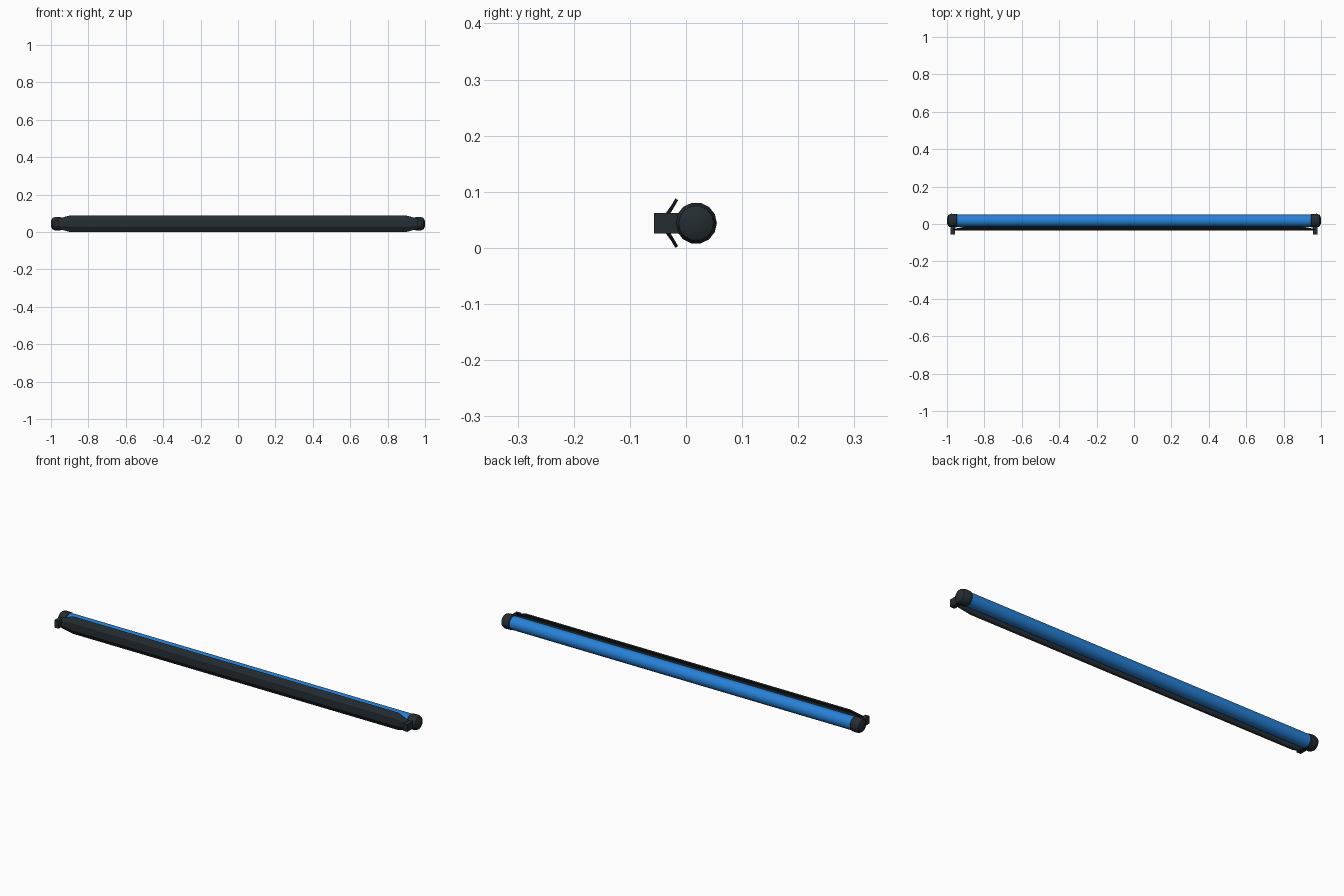
import bpy, bmesh, math

if "Cube" in bpy.data.objects:
    bpy.data.objects.remove(bpy.data.objects["Cube"])

CY, CZ = 0.018, 0.044   # tube axis


def material(name, color):
    m = bpy.data.materials.new(name)
    m.diffuse_color = color
    m.use_nodes = True
    m.node_tree.nodes["Principled BSDF"].inputs["Base Color"].default_value = m.diffuse_color
    return m


dark = material("dark_plastic", (0.018, 0.026, 0.032, 1))
blue = material("blue_tube", (0.02, 0.22, 0.68, 1))


def loft(name, rings, mat, smooth=None):
    """Closed solid skinned through equal-length rings of 3D points."""
    bm = bmesh.new()
    vr = [[bm.verts.new(p) for p in r] for r in rings]
    n = len(vr[0])
    for a, b in zip(vr, vr[1:]):
        for i in range(n):
            j = (i + 1) % n
            bm.faces.new((a[i], a[j], b[j], b[i]))
    bm.faces.new(vr[0])
    bm.faces.new(vr[-1])
    bmesh.ops.recalc_face_normals(bm, faces=bm.faces)
    me = bpy.data.meshes.new(name)
    bm.to_mesh(me)
    bm.free()
    me.materials.append(mat)
    ob = bpy.data.objects.new(name, me)
    bpy.context.collection.objects.link(ob)
    if smooth:
        bpy.ops.object.select_all(action='DESELECT')
        ob.select_set(True)
        bpy.context.view_layer.objects.active = ob
        bpy.ops.object.shade_smooth_by_angle(angle=math.radians(smooth))
    return ob


def circle(x, r, n=14):
    return [(x, CY + r * math.cos(2 * math.pi * i / n),
             CZ + r * math.sin(2 * math.pi * i / n)) for i in range(n)]


# Blue tube
loft("tube", [circle(-0.96, 0.033, 16), circle(0.96, 0.033, 16)], blue, 40)

# Front guard: flat web with two flanges swept back, corners clipped at the ends
outer = [(-0.036, 0.018), (-0.026, 0.032), (-0.019, 0.044)]
inner = [(-0.014, 0.041), (-0.021, 0.029), (-0.029, 0.018)]
half = outer + inner
profile = half + [(y, -z) for y, z in reversed(half)]


def guard_ring(x, k):
    return [(x, -0.034 + (y + 0.034) * k, CZ + z * (0.3 + 0.7 * k)) for y, z in profile]


loft("front_guard", [guard_ring(-0.965, 0.4), guard_ring(-0.90, 1),
                     guard_ring(0.90, 1), guard_ring(0.965, 0.4)], dark, 25)

for side, s in (("left", -1), ("right", 1)):
    # Rounded end cap
    loft(side + "_end_cap",
         [circle(s * x, r) for x, r in ((0.946, 0.033), (0.95, 0.036), (0.978, 0.037),
                                        (0.992, 0.031), (0.998, 0.02), (1.0, 0.008))],
         dark, 30)
    # Bracket joining cap and guard
    rings = []
    for y in (-0.057, 0.0):
        rings.append([(s * x, y, CZ + z) for x, z in
                      ((0.957, -0.0185), (0.981, -0.0185), (0.981, 0.0185), (0.957, 0.0185))])
    loft(side + "_bracket", rings, dark)
